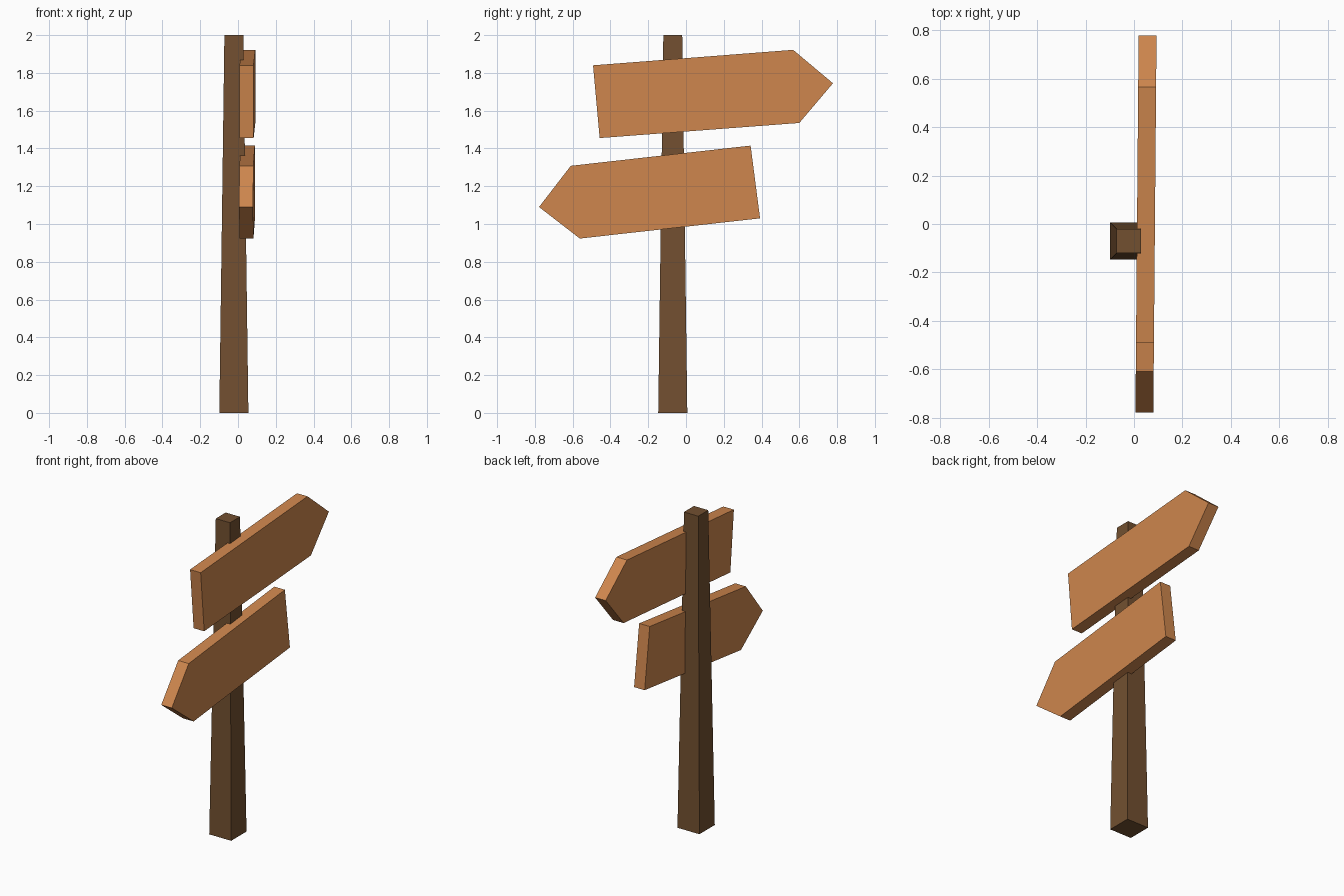
import bpy, bmesh

if "Cube" in bpy.data.objects:
    bpy.data.objects.remove(bpy.data.objects["Cube"])


def material(name, color):
    m = bpy.data.materials.new(name)
    m.diffuse_color = (*color, 1)
    m.use_nodes = True
    m.node_tree.nodes["Principled BSDF"].inputs["Base Color"].default_value = m.diffuse_color
    return m


def loft(name, bottom, top, mat):
    """Closed solid between two matching outlines."""
    bm = bmesh.new()
    a = [bm.verts.new(p) for p in bottom]
    b = [bm.verts.new(p) for p in top]
    bm.faces.new(a[::-1])
    bm.faces.new(b)
    n = len(a)
    for i in range(n):
        j = (i + 1) % n
        bm.faces.new((a[i], a[j], b[j], b[i]))
    bmesh.ops.recalc_face_normals(bm, faces=bm.faces)
    mesh = bpy.data.meshes.new(name)
    bm.to_mesh(mesh)
    bm.free()
    mesh.materials.append(mat)
    ob = bpy.data.objects.new(name, mesh)
    bpy.context.collection.objects.link(ob)
    return ob


def square(half, z, cx=-0.022, cy=-0.07):
    return [(cx + sx * half, cy + sy * half, z)
            for sx, sy in ((-1, -1), (1, -1), (1, 1), (-1, 1))]


def board(name, outline, mat, thickness=0.074):
    """Arrow outline in the y-z plane, yawed slightly and given thickness."""
    back = [(0.0125 + 0.0085 * y, y, z) for y, z in outline]
    front = [(x + thickness, y, z) for x, y, z in back]
    return loft(name, back, front, mat)


dark_wood = material("dark_wood", (0.17, 0.08, 0.03))
light_wood = material("light_wood", (0.62, 0.24, 0.075))

# Tapered square post
loft("post", square(0.077, 0), square(0.05, 2), dark_wood)

# Two arrow boards pointing opposite ways
board("upper_arrow_board", [(-0.492, 1.84), (-0.457, 1.455), (0.60, 1.535),
                            (0.778, 1.745), (0.567, 1.922)], light_wood)
board("lower_arrow_board", [(0.342, 1.415), (0.392, 1.03), (-0.562, 0.923),
                            (-0.778, 1.09), (-0.61, 1.308)], light_wood)
